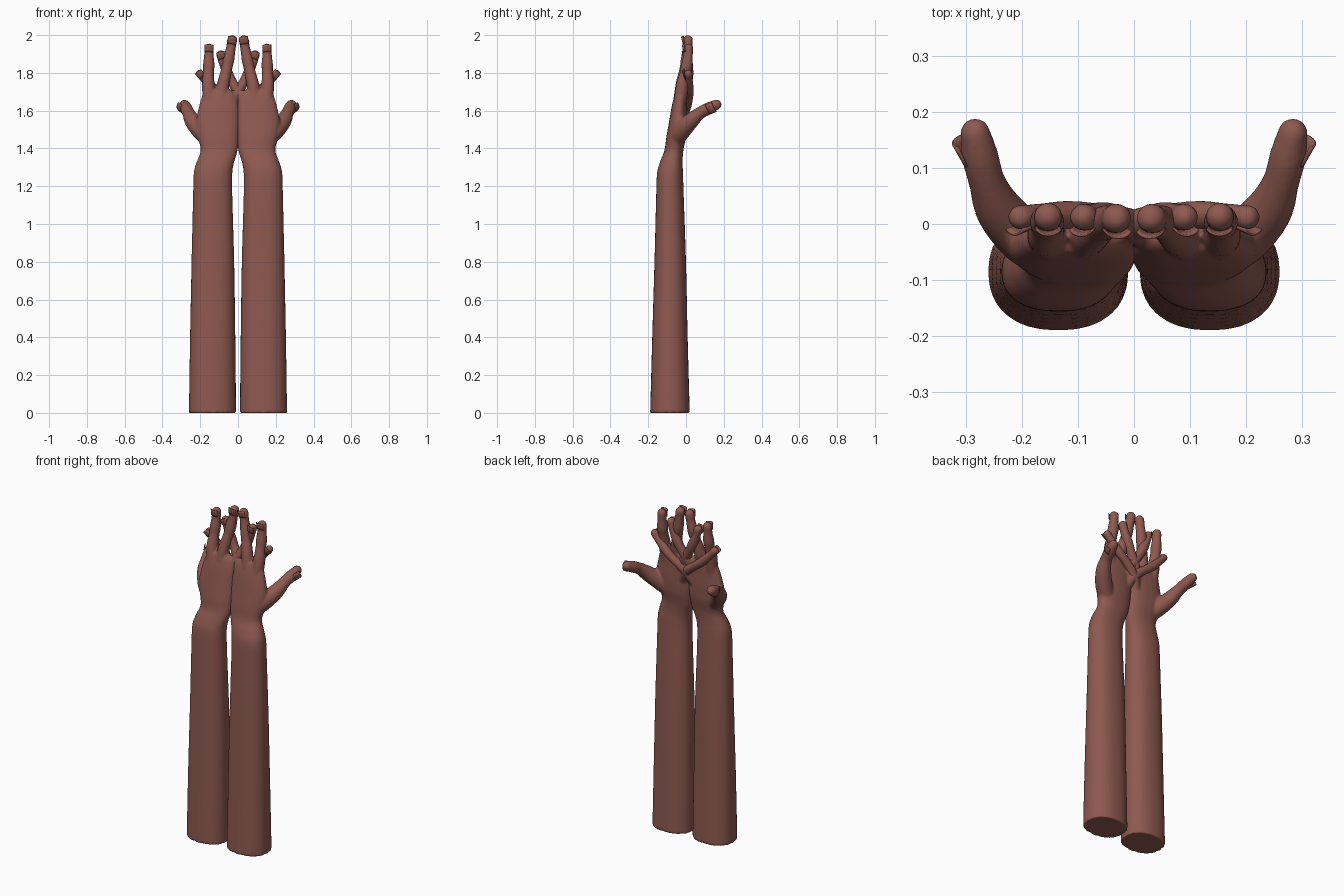
import bpy, bmesh, math
from mathutils import Vector

if "Cube" in bpy.data.objects:
    bpy.data.objects.remove(bpy.data.objects["Cube"])

skin = bpy.data.materials.new("warm brown skin")
skin.diffuse_color = (0.27, 0.10, 0.08, 1)
skin.use_nodes = True
skin.node_tree.nodes["Principled BSDF"].inputs["Base Color"].default_value = skin.diffuse_color


def spline(rows, steps):
    """Catmull-Rom interpolation of rows of numbers."""
    out = []
    for i in range(len(rows) - 1):
        a, b = rows[max(i - 1, 0)], rows[i]
        c, d = rows[i + 1], rows[min(i + 2, len(rows) - 1)]
        for s in range(steps):
            t = s / steps
            out.append([0.5 * (2 * q + (r - p) * t + (2 * p - 5 * q + 4 * r - w) * t * t
                        + (3 * q - p - 3 * r + w) * t ** 3) for p, q, r, w in zip(a, b, c, d)])
    out.append(list(rows[-1]))
    return out


def skin_rings(bm, rings):
    loops = [[bm.verts.new(p) for p in ring] for ring in rings]
    n = len(loops[0])
    for lo, hi in zip(loops, loops[1:]):
        for j in range(n):
            bm.faces.new((lo[j], lo[(j + 1) % n], hi[(j + 1) % n], hi[j]))
    bm.faces.new(loops[0][::-1])
    bm.faces.new(loops[-1])


def power(v, e):
    return math.copysign(abs(v) ** e, v)


def limb(bm, rows, n=32):
    """Horizontal rounded sections: z, x min, x max, y min, y max."""
    rings = []
    for z, x0, x1, y0, y1 in rows:
        rings.append([((x0 + x1) / 2 + (x1 - x0) / 2 * power(math.cos(a), 0.87),
                       (y0 + y1) / 2 + (y1 - y0) / 2 * power(math.sin(a), 0.87), z)
                      for a in (2 * math.pi * k / n for k in range(n))])
    skin_rings(bm, rings)


def digit(bm, rows, n=16):
    """Round tube along x, y, z, radius with a domed tip."""
    pts = spline(rows, 5)
    end, r = Vector(pts[-1][:3]), pts[-1][3]
    d = (end - Vector(pts[-2][:3])).normalized()
    for a in (20, 40, 60, 78):
        pts.append([*(end + d * r * math.sin(math.radians(a))), r * math.cos(math.radians(a))])
    rings = []
    for i, p in enumerate(pts):
        t = (Vector(pts[min(i + 1, len(pts) - 1)][:3]) - Vector(pts[max(i - 1, 0)][:3])).normalized()
        u = Vector((0.9, -0.4, 0)).normalized()
        u = (u - t * u.dot(t)).normalized()
        v = t.cross(u)
        rings.append([Vector(p[:3]) + (u * math.cos(a) + v * math.sin(a)) * p[3]
                      for a in (2 * math.pi * k / n for k in range(n))])
    skin_rings(bm, rings)
    return end, d, r


def nail(bm, end, d, r, outward):
    """Curved plate lifting off the back of a fingertip."""
    out = (outward - d * outward.dot(d)).normalized()
    side = d.cross(out)
    grid = []
    for i in range(4):
        along, lift = -0.022 + 0.013 * i, r * (0.98 + 0.14 * i)
        row = []
        for k in range(7):
            a = math.radians(-60 + 20 * k)
            row.append(bm.verts.new(end + d * along + side * math.sin(a) * r * 1.05
                                    + out * lift * (0.35 + 0.65 * math.cos(a))))
        grid.append(row)
    for i in range(3):
        for k in range(6):
            bm.faces.new((grid[i][k], grid[i][k + 1], grid[i + 1][k + 1], grid[i + 1][k]))


def make(name, bm):
    bmesh.ops.recalc_face_normals(bm, faces=bm.faces[:])
    me = bpy.data.meshes.new(name)
    bm.to_mesh(me)
    bm.free()
    ob = bpy.data.objects.new(name, me)
    bpy.context.collection.objects.link(ob)
    me.materials.append(skin)
    for p in me.polygons:
        p.use_smooth = True
    return ob


body, nails = bmesh.new(), bmesh.new()

# forearm, wrist and palm
limb(body, spline([
    (0.00, 0.010, 0.260, -0.190, 0.020),
    (0.40, 0.014, 0.254, -0.179, 0.009),
    (0.80, 0.020, 0.246, -0.167, 0.000),
    (1.15, 0.030, 0.238, -0.158, -0.012),
    (1.27, 0.030, 0.234, -0.153, -0.016),
    (1.33, 0.020, 0.218, -0.137, -0.018),
    (1.39, 0.002, 0.198, -0.114, -0.014),
    (1.46, -0.004, 0.212, -0.104, 0.000),
    (1.54, -0.006, 0.222, -0.090, 0.004),
    (1.62, -0.002, 0.207, -0.076, 0.003),
    (1.68, 0.012, 0.190, -0.062, 0.003),
    (1.71, 0.035, 0.176, -0.050, -0.004)], 5))

# four fingers, the inner two crossing over to the other hand
back = Vector((0, -1, 0))
fingers = [
    [(0.150, -0.035, 1.62, 0.034), (0.157, -0.020, 1.73, 0.034), (0.156, -0.004, 1.80, 0.029),
     (0.155, 0.004, 1.84, 0.031), (0.154, 0.010, 1.89, 0.026), (0.153, 0.013, 1.93, 0.026)],
    [(0.095, -0.038, 1.62, 0.034), (0.078, -0.022, 1.74, 0.033), (0.060, -0.006, 1.82, 0.029),
     (0.050, 0.003, 1.87, 0.031), (0.038, 0.008, 1.93, 0.026), (0.031, 0.010, 1.973, 0.027)],
    [(0.045, -0.035, 1.58, 0.033), (0.010, -0.008, 1.68, 0.030), (-0.030, 0.008, 1.75, 0.026),
     (-0.055, 0.012, 1.80, 0.028), (-0.080, 0.012, 1.86, 0.024), (-0.090, 0.012, 1.895, 0.025)],
    [(0.040, -0.035, 1.54, 0.032), (-0.010, 0.000, 1.62, 0.028), (-0.070, 0.014, 1.67, 0.024),
     (-0.120, 0.016, 1.71, 0.026), (-0.175, 0.014, 1.765, 0.022), (-0.202, 0.012, 1.795, 0.023)],
]
for rows in fingers:
    nail(nails, *digit(body, rows), back)

# thumb reaching backwards
thumb = [(0.150, -0.055, 1.44, 0.042), (0.195, -0.025, 1.49, 0.048), (0.240, 0.025, 1.545, 0.043),
         (0.262, 0.075, 1.588, 0.033), (0.274, 0.120, 1.612, 0.033), (0.283, 0.162, 1.632, 0.027)]
end, d, r = digit(body, thumb)
nail(nails, end - d * 0.03, d, r * 1.2, Vector((1, -0.2, -0.3)))

# blend each arm into one continuous surface, then mirror
arms = make("arms_and_hands", body)
rm = arms.modifiers.new("blend", 'REMESH')
rm.mode = 'VOXEL'
rm.voxel_size = 0.007
rm.use_smooth_shade = True
sm = arms.modifiers.new("soften", 'SMOOTH')
sm.factor = 0.5
sm.iterations = 4

nail_ob = make("fingernails", nails)
so = nail_ob.modifiers.new("thickness", 'SOLIDIFY')
so.thickness = 0.004
for ob in (arms, nail_ob):
    m = ob.modifiers.new("other_side", 'MIRROR')
    m.use_mirror_merge = False
